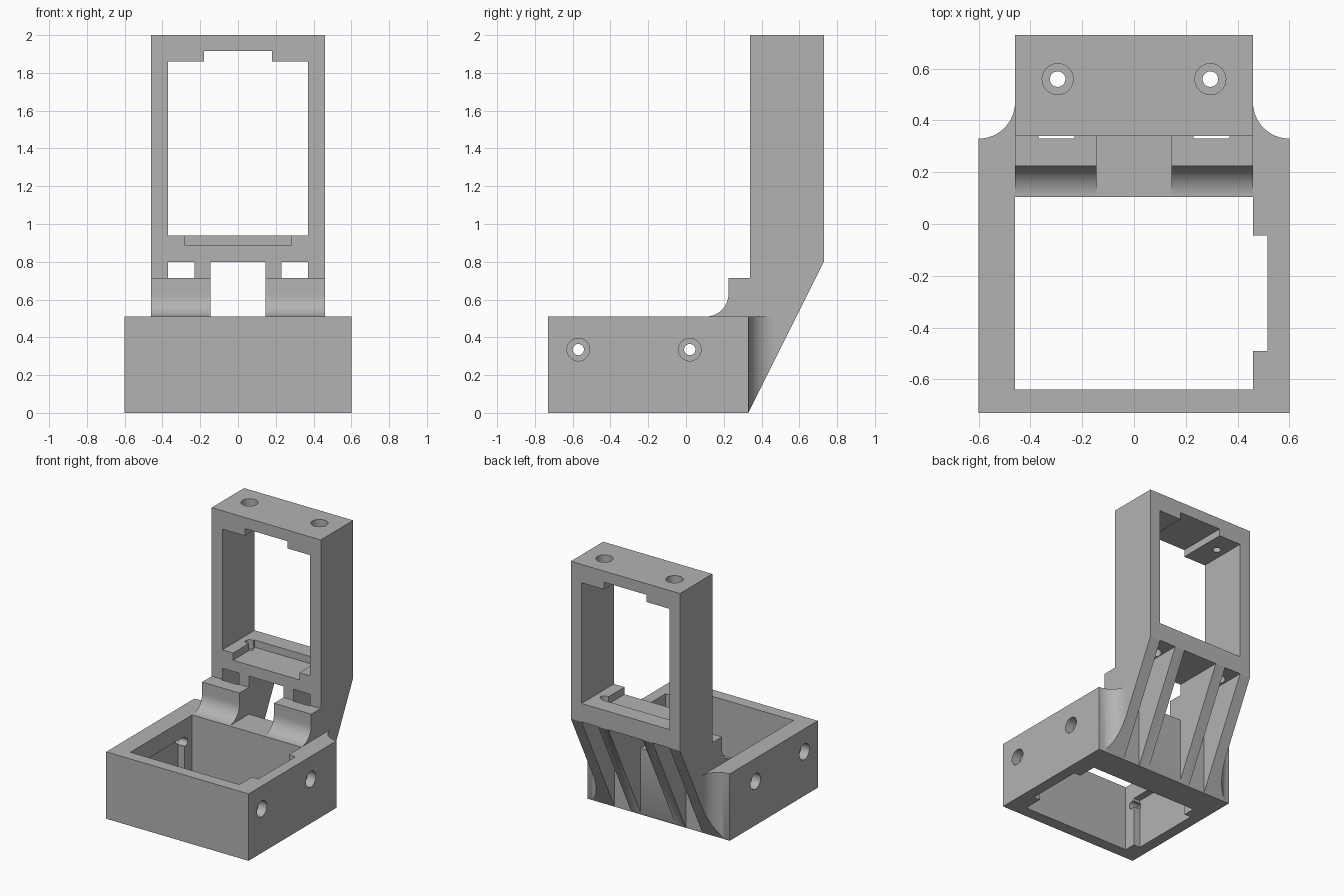
import bpy, bmesh, math
from mathutils import Vector

if "Cube" in bpy.data.objects:
    bpy.data.objects.remove(bpy.data.objects["Cube"])

grey = bpy.data.materials.new("plain grey")
grey.diffuse_color = (0.45, 0.45, 0.45, 1)
grey.use_nodes = True
grey.node_tree.nodes["Principled BSDF"].inputs["Base Color"].default_value = grey.diffuse_color


def to_object(name, bm):
    bmesh.ops.recalc_face_normals(bm, faces=bm.faces)
    mesh = bpy.data.meshes.new(name)
    bm.to_mesh(mesh)
    bm.free()
    mesh.materials.append(grey)
    obj = bpy.data.objects.new(name, mesh)
    bpy.context.collection.objects.link(obj)
    return obj


def prism(points, vector):
    bm = bmesh.new()
    face = bm.faces.new([bm.verts.new(p) for p in points])
    ext = bmesh.ops.extrude_face_region(bm, geom=[face])
    verts = [v for v in ext["geom"] if isinstance(v, bmesh.types.BMVert)]
    bmesh.ops.translate(bm, verts=verts, vec=vector)
    return bm


def box(name, x0, x1, y0, y1, z0, z1):
    pts = [(x0, y0, z0), (x1, y0, z0), (x1, y1, z0), (x0, y1, z0)]
    return to_object(name, prism(pts, (0, 0, z1 - z0)))


def rod(name, start, vector, r, n=32):
    # round bar along x or z
    pts = []
    for i in range(n):
        a = math.tau * i / n
        c, s = r * math.cos(a), r * math.sin(a)
        off = Vector((0, c, s)) if vector[0] else Vector((c, s, 0))
        pts.append(Vector(start) + off)
    return to_object(name, prism(pts, vector))


def boolean(target, tool, operation):
    mod = target.modifiers.new("boolean", "BOOLEAN")
    mod.operation, mod.solver, mod.object = operation, "EXACT", tool
    bpy.context.view_layer.objects.active = target
    bpy.ops.object.modifier_apply(modifier=mod.name)
    bpy.data.objects.remove(tool)


def arc(cx, cy, r, a0, a1, n=16):
    return [(cx + r * math.cos(math.radians(a0 + (a1 - a0) * i / n)),
             cy + r * math.sin(math.radians(a0 + (a1 - a0) * i / n))) for i in range(n + 1)]


# lower box
body = box("servo_bracket", -0.6, 0.6, -0.73, 0.33, 0, 0.51)

# tower with slanted back and curved front foot
side = [(0.33, 0), (0.73, 0.8), (0.73, 2), (0.34, 2), (0.34, 0.715), (0.225, 0.715)]
side += arc(0.105, 0.63, 0.12, 0, -90) + [(0.105, 0)]
boolean(body, to_object("tower", prism([(-0.46, y, z) for y, z in side], (0.92, 0, 0))), "UNION")

# hollow corner webs between box and tower, trimmed by the slanted back
for s in (-1, 1):
    plan = [(0.42, 0.3), (0.6, 0.3)] + arc(0.6, 0.47, 0.14, 270, 180) + [(0.42, 0.47)]
    bm = prism([(s * x, y, 0) for x, y in plan], (0, 0, 0.51))
    cut = bmesh.ops.bisect_plane(bm, geom=bm.verts[:] + bm.edges[:] + bm.faces[:], dist=1e-5,
                                 plane_co=(0, 0.33, 0), plane_no=(0, 0.8, -0.4), clear_outer=True)
    edges = [e for e in bm.edges if e.is_boundary]
    bmesh.ops.holes_fill(bm, edges=edges, sides=0)
    boolean(body, to_object("corner_web", bm), "UNION")

# openings, notches, pockets and slots between the ribs
cuts = [
    (-0.46, 0.46, -0.64, 0.105, -0.1, 0.6),      # lower bay
    (0.4, 0.515, -0.49, -0.045, -0.1, 0.6),      # lower cable notch
    (-0.515, -0.4, -0.55, 0.01, -0.1, 0.38),     # lower pocket
    (-0.37, 0.37, 0.3, 0.8, 0.94, 1.86),         # upper bay
    (-0.18, 0.18, 0.3, 0.8, 1.8, 1.915),         # upper cable notch
    (-0.28, 0.28, 0.3, 0.60, 0.885, 1.0),        # upper pocket
    (-0.145, 0.145, 0.05, 0.8, 0.51, 0.8),       # centre gap
    (-0.145, 0.145, 0.34, 0.8, -0.1, 0.8),       # centre slot
    (-0.37, -0.23, 0.33, 0.8, -0.1, 0.8),        # side slots
    (0.23, 0.37, 0.33, 0.8, -0.1, 0.8),
]
for c in cuts:
    boolean(body, box("cutter", *c), "DIFFERENCE")

# counterbored screw holes
holes = []
for x in (-0.295, 0.295):
    holes += [((x, 0.56, 1.8), (0, 0, 0.3), 0.03), ((x, 0.56, 1.93), (0, 0, 0.2), 0.06),
              ((x, 0.56, 0.75), (0, 0, 0.25), 0.03), ((x, 0.56, 0.7), (0, 0, 0.17), 0.06)]
for y in (-0.57, 0.02):
    for s in (-1, 1):
        holes += [((s * 0.4, y, 0.335), (s * 0.3, 0, 0), 0.03),
                  ((s * 0.53, y, 0.335), (s * 0.2, 0, 0), 0.06)]
for start, vector, r in holes:
    boolean(body, rod("cutter", start, vector, r), "DIFFERENCE")

bpy.ops.object.select_all(action="DESELECT")
body.select_set(True)
bpy.context.view_layer.objects.active = body
bpy.ops.object.shade_smooth_by_angle(angle=math.radians(30))
